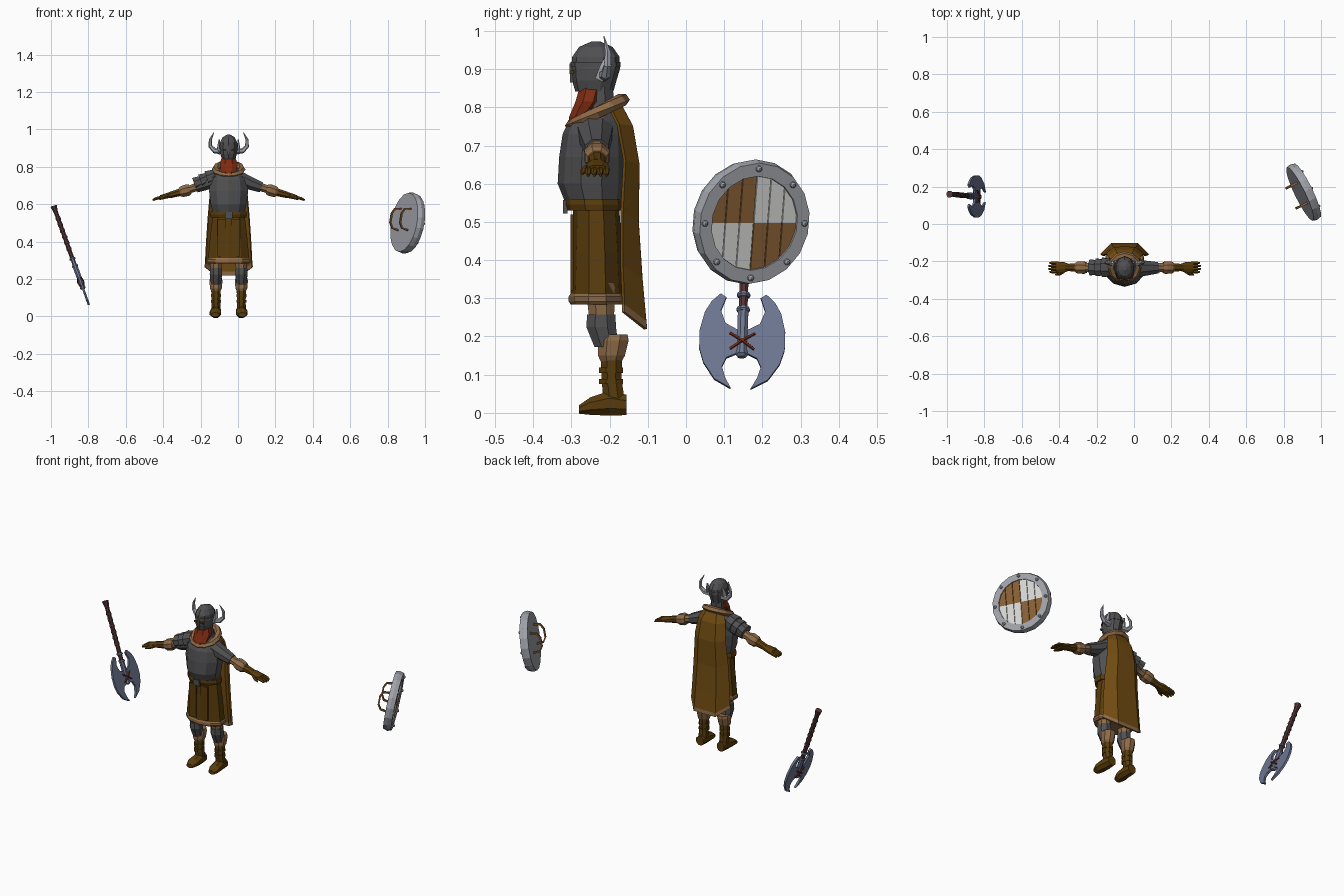
import bpy, bmesh
from math import sin, cos, pi, sqrt
from mathutils import Vector, Matrix

if "Cube" in bpy.data.objects:
    bpy.data.objects.remove(bpy.data.objects["Cube"])


def colour(name, code):
    lin = []
    for i in (0, 2, 4):
        c = int(code[i:i + 2], 16) / 255
        lin.append(c / 12.92 if c < 0.04 else ((c + 0.055) / 1.055) ** 2.4)
    m = bpy.data.materials.new(name)
    m.use_nodes = True
    m.diffuse_color = (*lin, 1)
    m.node_tree.nodes["Principled BSDF"].inputs["Base Color"].default_value = (*lin, 1)
    return m


iron = colour("dark iron", "505052")
cloth = colour("ochre cloth", "704b12")
leather = colour("dark leather", "593c0c")
fur = colour("tan fur", "8e6a46")
red = colour("red hair", "7d2c12")
silver = colour("silver", "a0a3aa")
steel = colour("blue steel", "6d7690")
white = colour("white paint", "d8d8d6")
wood = colour("brown wood", "8a6035")
shaft = colour("dark red wood", "553638")

ID = Matrix.Identity(4)
C = -0.05                      # centre line of the figure
X, Y, Z = Vector((1, 0, 0)), Vector((0, 1, 0)), Vector((0, 0, 1))


def finish(name, bm, mats, M=ID):
    bmesh.ops.transform(bm, matrix=M, verts=bm.verts)
    bmesh.ops.recalc_face_normals(bm, faces=bm.faces)
    me = bpy.data.meshes.new(name)
    bm.to_mesh(me)
    bm.free()
    for m in mats:
        me.materials.append(m)
    ob = bpy.data.objects.new(name, me)
    bpy.context.collection.objects.link(ob)
    return ob


def loft(name, rings, mat, n=8, u=X, axis=None, closed=False, M=ID):
    """Skin elliptical rings (x, y, z, radius along u, radius across)."""
    bm = bmesh.new()
    pts = [Vector(r[:3]) for r in rings]
    k, loops = len(pts), []
    for i, r in enumerate(rings):
        a, b = ((i - 1) % k, (i + 1) % k) if closed else (max(i - 1, 0), min(i + 1, k - 1))
        t = axis or (pts[b] - pts[a]).normalized()
        U = (u - t * u.dot(t)).normalized()
        V = t.cross(U)
        angles = [2 * pi * (j + 0.5) / n for j in range(n)]
        loops.append([bm.verts.new(pts[i] + U * r[3] * cos(q) + V * r[4] * sin(q)) for q in angles])
    for i in range(k if closed else k - 1):
        A, B = loops[i], loops[(i + 1) % k]
        for j in range(n):
            bm.faces.new((A[j], A[(j + 1) % n], B[(j + 1) % n], B[j]))
    if not closed:
        bm.faces.new(loops[0])
        bm.faces.new(loops[-1])
    return finish(name, bm, [mat], M)


def body(name, rows, mat, n=10, dx=0.0):
    """Upright part from rows of z, centre y, half width, half depth."""
    return loft(name, [(C + dx, y, z, rx, ry) for z, y, rx, ry in rows], mat, n, axis=Z)


def prism(name, outline, w0, w1, mat, M=ID):
    bm = bmesh.new()
    f = bm.faces.new([bm.verts.new((a, b, w0)) for a, b in outline])
    ext = bmesh.ops.extrude_face_region(bm, geom=[f])["geom"]
    bmesh.ops.translate(bm, vec=(0, 0, w1 - w0),
                        verts=[v for v in ext if isinstance(v, bmesh.types.BMVert)])
    return finish(name, bm, [mat], M)


def box(name, centre, size, mat, M=ID):
    bm = bmesh.new()
    bmesh.ops.create_cube(bm, size=1, matrix=Matrix.Translation(centre) @ Matrix.Diagonal((*size, 1)))
    return finish(name, bm, [mat], M)


def frame(origin, x, y, z):
    return Matrix.Translation(origin) @ Matrix((x, y, z)).transposed().to_4x4()


# Head, helmet and beard
body("helmet", [(.842, -.24, .038, .05), (.87, -.24, .047, .058), (.9, -.237, .05, .064),
                (.932, -.236, .048, .062), (.958, -.236, .034, .044), (.972, -.236, .01, .012)], iron)
body("neck", [(.77, -.225, .04, .04), (.86, -.23, .038, .042)], iron, 8)
body("helmet_band", [(.906, -.237, .053, .066), (.918, -.237, .053, .066)], iron)
body("nose_guard", [(.865, -.297, .008, .01), (.915, -.299, .007, .008)], iron, 4)
body("beard", [(.86, -.245, .036, .034), (.815, -.256, .052, .036),
               (.775, -.28, .044, .028), (.735, -.304, .01, .008)], red, 8)
# Chest, belt and skirt
body("tunic_body", [(.55, -.242, .088, .074), (.6, -.248, .1, .088), (.67, -.246, .11, .086),
                    (.73, -.243, .102, .08), (.765, -.238, .085, .068), (.795, -.23, .05, .05)], iron)
body("belt", [(.53, -.24, .1, .073), (.545, -.241, .103, .078), (.56, -.242, .1, .076)], leather)
box("belt_buckle", (C, -.316, .54), (.04, .012, .035), iron)
body("skirt", [(.54, -.235, .09, .06), (.42, -.233, .105, .066), (.3, -.232, .116, .071)], leather)
body("skirt_fur_hem", [(.284, -.232, .114, .07), (.292, -.232, .121, .075),
                       (.305, -.232, .121, .075), (.313, -.232, .113, .07)], fur)
for s in (-1, 1):
    box("skirt_panel", (C + s * .038, -.298, .42), (.045, .008, .2), leather)

# Fur collar, low in front and high at the back
ring = [2 * pi * i / 12 for i in range(12)]
loft("fur_collar", [(C + .07 * sin(a), -.232 - .065 * cos(a), .786 - .034 * cos(a), .017, .02)
                    for a in ring], fur, 6, u=Z, closed=True)

# Cape with a trimmed lower edge
bm = bmesh.new()
grid = []
for z, y, half, bend in [(.81, -.175, .055, .03), (.75, -.143, .085, .035), (.65, -.126, .098, .035),
                         (.5, -.128, .11, .04), (.35, -.118, .119, .05),
                         (.24, -.108, .124, .056), (.219, -.106, .127, .058)]:
    drop = .045 * (.81 - z) / .59
    grid.append([bm.verts.new((C + half * q, y - bend * (abs(q) == 1), z + drop * (abs(q) == 1)))
                 for q in (-1, -.55, 0, .55, 1)])
for i in range(len(grid) - 1):
    for j in range(4):
        f = bm.faces.new((grid[i][j], grid[i][j + 1], grid[i + 1][j + 1], grid[i + 1][j]))
        f.material_index = int(i == len(grid) - 2)
cape = finish("cape", bm, [cloth, fur])
solid = cape.modifiers.new("thickness", "SOLIDIFY")
solid.thickness, solid.offset = .009, 0

for s in (-1, 1):
    side = "left" if s > 0 else "right"

    def limb(part, rows, mat, n=8, u=Y, side=side, s=s):
        """Part from rows of side offset, y, z, two radii."""
        loft(side + "_" + part, [(C + s * r[0], *r[1:]) for r in rows], mat, n, u)

    # Horns, their mounts and the eye slits
    limb("horn", [(.04, -.215, .884, .017, .017), (.075, -.21, .886, .014, .014),
                  (.098, -.205, .91, .011, .011), (.098, -.205, .945, .008, .008),
                  (.078, -.215, .986, .001, .001)], silver, 6)
    limb("horn_mount", [(.05, -.228, .872, .012, .006), (.054, -.212, .9, .018, .008),
                        (.05, -.2, .945, .006, .004)], silver, 6)
    box(side + "_eye_slit", (C + s * .02, -.298, .892), (.018, .009, .009), leather)
    # Arms
    limb("sleeve", [(.06, -.238, .738, .05, .04), (.11, -.236, .714, .043, .038),
                    (.175, -.234, .69, .033, .03)], iron)
    limb("elbow", [(.165, -.234, .694, .027, .024), (.225, -.233, .675, .025, .022)], fur)
    limb("fur_cuff", [(.205, -.233, .68, .03, .028), (.22, -.233, .676, .036, .034),
                      (.25, -.233, .667, .034, .032), (.262, -.233, .664, .026, .024)], fur)
    limb("bracer", [(.255, -.233, .665, .024, .022), (.315, -.232, .649, .02, .018)], leather)
    limb("glove_palm", [(.3, -.232, .653, .02, .017), (.325, -.232, .647, .03, .016),
                        (.365, -.232, .636, .033, .013)], leather)
    for k in range(4):
        y = -.256 + .016 * k
        limb("finger", [(.355, y, .639, .009, .009), (.39, y, .63, .008, .008),
                        (.41 - .006 * abs(k - 1.5), y, .622, .004, .005)], leather, 5)
    limb("thumb", [(.325, -.252, .645, .01, .01), (.35, -.268, .635, .009, .009),
                   (.37, -.272, .626, .004, .004)], leather, 5)
    # Legs
    d = s * .068
    body(side + "_thigh", [(.34, -.225, .038, .042), (.23, -.22, .03, .034)], fur, 8, d)
    body(side + "_knee_guard", [(.258, -.222, .034, .04), (.225, -.222, .036, .042),
                                (.172, -.208, .028, .034)], iron, 8, d)
    body(side + "_boot_fur", [(.205, -.187, .034, .037), (.19, -.19, .038, .043),
                              (.15, -.195, .034, .038), (.135, -.196, .026, .03)], fur, 8, d)
    body(side + "_boot_shaft", [(.15, -.195, .028, .031), (.09, -.195, .025, .028),
                                (.02, -.187, .026, .031)], leather, 8, d)
    for z in (.075, .105):
        body(side + "_boot_strap", [(z, -.196, .029, .034), (z + .014, -.196, .029, .034)], leather, 8, d)
    loft(side + "_foot", [(C + d, -.156, .021, .026, .029), (C + d, -.2, .025, .03, .035),
                          (C + d * 1.04, -.25, .018, .033, .025),
                          (C + d * 1.06, -.28, .009, .022, .012)], leather, 8, axis=Y)

# Layered plates on the right shoulder
for k in range(3):
    x, z = C - .085 - .034 * k, .748 - .014 * k
    loft("shoulder_plate", [(x + .012, -.232, z + .004, .048 - .004 * k, .038 - .003 * k),
                            (x - .03, -.232, z - .012, .056 - .005 * k, .046 - .004 * k)], iron, 8, u=Y)

# Round shield: lathed body, planks, rivets and grips
n = Vector((.88, .43, -.17)).normalized()
across = Z.cross(n).normalized()
S = frame((.907, .17, .5), across, n.cross(across), n)
profile = [(.001, -.022), (.16, -.022), (.166, 0), (.16, .022), (.125, .022), (.123, .01), (.001, .01)]
loft("shield_body", [(0, 0, w, r, r) for r, w in profile], silver, 18, axis=Z, M=S)
R, step = .124, .0413
for k in range(-3, 3):
    a, b = k * step + .0012, (k + 1) * step - .0012
    for up in (-1, 1):
        arc = [b + (a - b) * i / 4 for i in range(5)]
        outline = [(a, 0), (b, 0)] + [(q, up * max(.004, sqrt(max(0, R * R - q * q)))) for q in arc]
        prism("shield_plank", outline, .008, .017, wood if (k < 0) == (up > 0) else white, S)
for k in range(8):
    q = k * pi / 4
    loft("shield_rivet", [(.145 * cos(q), .145 * sin(q), w, r, r)
                          for w, r in ((.02, .009), (.027, .008), (.031, .003))], silver, 8, axis=Z, M=S)
for q in (-.06, .06):
    loft("shield_grip", [(q, v + .015, w, .009, .006) for v, w in
                         ((-.058, -.02), (-.052, -.058), (-.025, -.073), (.025, -.073),
                          (.052, -.058), (.058, -.02))], wood, 4, u=X, M=S)

# Double axe: haft, socket, blades and binding
up = Vector((-.335, .03, .94)).normalized()
flat = (Y - up * Y.dot(up)).normalized()
A = frame((-.841, .147, .185), flat, up, flat.cross(up))


def haft(name, rows, mat):
    loft(name, [(0, v, 0, r, r) for v, r in rows], mat, 8, axis=Y, M=A)


haft("axe_haft", [(.06, .012), (.25, .0125), (.38, .012), (.4, .013), (.432, .019)], shaft)
haft("axe_socket", [(-.042, .01), (-.034, .017), (-.02, .014), (.09, .015)], steel)
for v in (.085, .125):
    haft("axe_ring", [(v, .016), (v + .005, .019), (v + .012, .016)], steel)
for k in range(6):
    haft("grip_wrap", [(.18 + k * .034, .013), (.186 + k * .034, .0155), (.2 + k * .034, .013)], shaft)
blade = [(.008, .03), (.045, .05), (.058, .085), (.045, .122), (.06, .132), (.083, .11), (.1, .08),
         (.112, .03), (.112, -.02), (.1, -.06), (.07, -.105), (.026, -.13), (.042, -.1),
         (.051, -.07), (.04, -.045), (.008, -.03)]
for s in (-1, 1):
    prism("axe_blade", [(s * a, b) for a, b in blade], -.006, .006, steel, A)
    for w in (-.016, .016):
        loft("axe_binding", [(-.032 * s, -.022, w * .6, .004, .004), (0, 0, w, .004, .004),
                             (.032 * s, .022, w * .6, .004, .004)], red, 5, u=Z, M=A)
